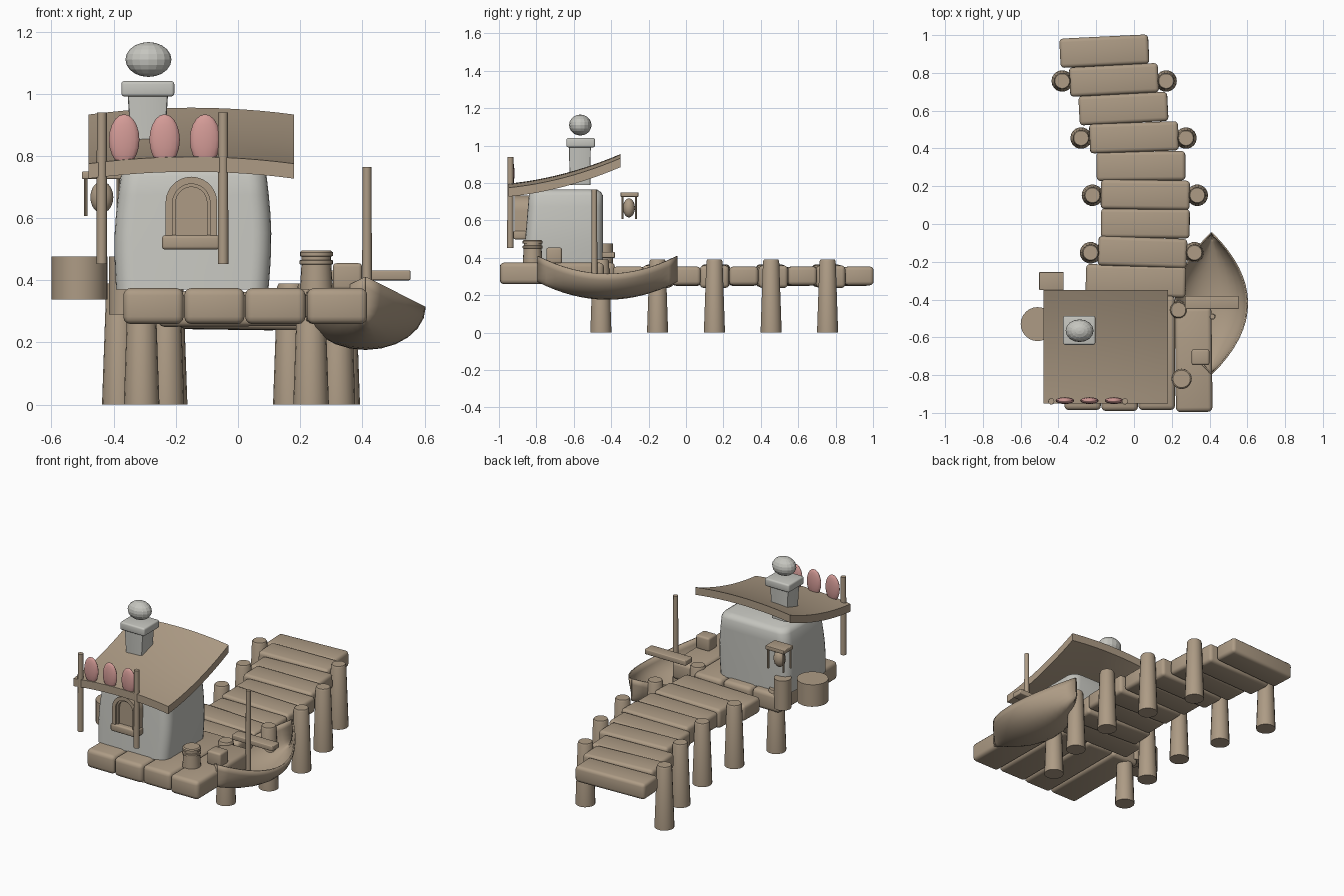
import bpy, bmesh, math
from mathutils import Matrix

if "Cube" in bpy.data.objects:
    bpy.data.objects.remove(bpy.data.objects["Cube"])


def material(name, rgb):
    m = bpy.data.materials.new(name)
    m.use_nodes = True
    m.diffuse_color = (*rgb, 1)
    m.node_tree.nodes["Principled BSDF"].inputs["Base Color"].default_value = (*rgb, 1)
    return m


WOOD = material("weathered wood", (0.42, 0.33, 0.235))
PLASTER = material("grey plaster", (0.56, 0.56, 0.52))
PINK = material("pink", (0.66, 0.33, 0.31))


def finish(name, bm, mat, smooth=True):
    bmesh.ops.recalc_face_normals(bm, faces=bm.faces[:])
    me = bpy.data.meshes.new(name)
    bm.to_mesh(me)
    bm.free()
    ob = bpy.data.objects.new(name, me)
    bpy.context.collection.objects.link(ob)
    me.materials.append(mat)
    if smooth:
        bpy.ops.object.select_all(action="DESELECT")
        ob.select_set(True)
        bpy.context.view_layer.objects.active = ob
        bpy.ops.object.shade_smooth_by_angle(angle=math.radians(40))
    return ob


def box(name, loc, size, mat=WOOD, bevel=0.0, turn=0.0, roll=0.0):
    bm = bmesh.new()
    bmesh.ops.create_cube(bm, size=1)
    bmesh.ops.scale(bm, vec=size, verts=bm.verts)
    if bevel:
        bmesh.ops.bevel(bm, geom=bm.edges[:], offset=bevel, segments=3,
                        profile=0.5, affect="EDGES")
    rot = Matrix.Rotation(math.radians(turn), 4, "Z") @ Matrix.Rotation(math.radians(roll), 4, "Y")
    bm.transform(Matrix.Translation(loc) @ rot)
    return finish(name, bm, mat)


def lathe(name, x, y, profile, sides=20, mat=WOOD):
    # profile is a list of (radius, height), capped at both ends
    bm = bmesh.new()
    rings = [[bm.verts.new((x + r * math.cos(math.tau * i / sides),
                            y + r * math.sin(math.tau * i / sides), z))
              for i in range(sides)] for r, z in profile]
    return loft(name, bm, rings, mat)


def loft(name, bm, rings, mat):
    for a, b in zip(rings, rings[1:]):
        for i in range(len(a)):
            j = (i + 1) % len(a)
            bm.faces.new((a[i], a[j], b[j], b[i]))
    bm.faces.new(rings[0])
    bm.faces.new(rings[-1])
    return finish(name, bm, mat)


def ball(name, loc, radii, mat, smooth=True):
    bm = bmesh.new()
    bmesh.ops.create_uvsphere(bm, u_segments=16, v_segments=10, radius=1)
    bmesh.ops.scale(bm, vec=radii, verts=bm.verts)
    bmesh.ops.translate(bm, vec=loc, verts=bm.verts)
    return finish(name, bm, mat, smooth)


# Curving walkway: (centre x, turn) for each plank from the far end inward
walk = [(-0.157, 2.8), (-0.106, 3), (-0.056, 3), (0, 2), (0.037, 0.5),
        (0.06, -0.8), (0.06, -0.5), (0.045, -2), (0.01, -1.5)]
for i, (x, turn) in enumerate(walk):
    last = i == len(walk) - 1
    box(f"walkway_plank_{i + 1}", (x, 0.915 - 0.152 * i, 0.302),
        (0.53 if last else 0.47, 0.165 if last else 0.155, 0.12 if i % 2 else 0.1),
        bevel=0.02, turn=turn, roll=0.8 if i % 2 else -0.4)

# Tapered piles in pairs
for i, (left, right, y) in enumerate([(-0.38, 0.17, 0.757), (-0.28, 0.275, 0.455),
                                      (-0.22, 0.335, 0.152), (-0.23, 0.32, -0.152),
                                      (-0.31, 0.235, -0.455)]):
    for side, x in (("right", left), ("left", right)):
        lathe(f"pile_{side}_{i + 1}", x, y,
              [(0.057, 0), (0.057, 0.01), (0.044, 0.38), (0.039, 0.39)], 18)

# Deck under the house
for i, (front, back) in enumerate([(-0.985, -0.4), (-0.99, -0.39), (-0.985, -0.38), (-0.995, -0.44)]):
    box(f"deck_plank_{i + 1}", (-0.272 + 0.196 * i, (front + back) / 2, 0.317),
        (0.194, back - front, 0.116), bevel=0.024, turn=0.6 if i == 3 else 0)


# House body: rounded rectangles stacked with a slight bulge
def rounded_ring(bm, x0, x1, y0, y1, z, r=0.06, steps=5):
    corners = [(x1 - r, y1 - r), (x0 + r, y1 - r), (x0 + r, y0 + r), (x1 - r, y0 + r)]
    ring = []
    for q, (cx, cy) in enumerate(corners):
        for s in range(steps + 1):
            a = math.pi / 2 * (q + s / steps)
            ring.append(bm.verts.new((cx + r * math.cos(a), cy + r * math.sin(a), z)))
    return ring


bm = bmesh.new()
rings = []
for k in range(7):
    t = k / 6
    b = 0.012 * math.sin(math.pi * t)
    rings.append(rounded_ring(bm, -0.392 - b + 0.015 * t, 0.098 + b - 0.006 * t,
                              -0.87 + 0.03 * t, -0.445, 0.37 + 0.365 * t))
for inset, z in ((0.008, 0.752), (0.028, 0.765)):
    rings.append(rounded_ring(bm, -0.377 + inset, 0.092 - inset, -0.84 + inset, -0.447 - inset, z))
loft("house_body", bm, rings, PLASTER)

# Sagging roof sheet
bm = bmesh.new()
N = 12


def roof_vert(i, j, drop):
    u, t = i / N, j / N
    z = 0.797 + 0.06 * t + 0.098 * t * t - 0.022 * (2 * u - 1) ** 2 - drop
    return bm.verts.new((-0.48 + 0.66 * u, -0.95 + 0.6 * t, z))


layers = [[[roof_vert(i, j, d) for j in range(N + 1)] for i in range(N + 1)] for d in (0, 0.048)]
for g in layers:
    for i in range(N):
        for j in range(N):
            bm.faces.new((g[i][j], g[i + 1][j], g[i + 1][j + 1], g[i][j + 1]))
top, low = layers
for i in range(N):
    for j in (0, N):
        bm.faces.new((top[i][j], top[i + 1][j], low[i + 1][j], low[i][j]))
        bm.faces.new((top[j][i], top[j][i + 1], low[j][i + 1], low[j][i]))
finish("roof", bm, WOOD)

# Chimney
bm = bmesh.new()
loft("chimney_stack", bm, [rounded_ring(bm, -0.29 - w, -0.29 + w, -0.567 - d, -0.567 + d, z, 0.008, 2)
                           for w, d, z in ((0.052, 0.056, 0.79), (0.065, 0.058, 1.0))], PLASTER)
box("chimney_cap", (-0.29, -0.563, 1.016), (0.17, 0.153, 0.05), PLASTER, 0.01)
ball("chimney_ball", (-0.288, -0.565, 1.11), (0.074, 0.06, 0.056), PLASTER, False)

# Front poles with hanging ovals
for side, x in (("right", -0.438), ("left", -0.048)):
    lathe(f"front_pole_{side}", x, -0.939, [(0.017, 0.452), (0.016, 0.94)], 12)
for i in range(3):
    ball(f"pink_oval_{i + 1}", (-0.366 + 0.13 * i, -0.935, 0.852), (0.049, 0.018, 0.082), PINK)


# Arched window: frame, inner bead and panel
def arch_points(r, base, spring, cx=-0.15, steps=14):
    pts = [(cx + r, base)]
    pts += [(cx + r * math.cos(math.pi * s / steps), spring + r * math.sin(math.pi * s / steps))
            for s in range(steps + 1)]
    return pts + [(cx - r, base)]


def arch_band(name, r_out, r_in, y0, y1, base=0.53, spring=0.65):
    bm = bmesh.new()
    loops = [[bm.verts.new((x, y, z)) for x, z in arch_points(r, base, spring)]
             for r, y in ((r_out, y0), (r_out, y1), (r_in, y1), (r_in, y0))]
    for k in range(4):
        a, b = loops[k], loops[(k + 1) % 4]
        for i in range(len(a) - 1):
            bm.faces.new((a[i], a[i + 1], b[i + 1], b[i]))
    bm.faces.new([l[0] for l in loops])
    bm.faces.new([l[-1] for l in loops])
    return finish(name, bm, WOOD)


arch_band("window_frame", 0.083, 0.06, -0.918, -0.84)
arch_band("window_bead", 0.061, 0.05, -0.907, -0.84)
bm = bmesh.new()
panel = [[bm.verts.new((x, y, z)) for x, z in arch_points(0.052, 0.53, 0.65)] for y in (-0.89, -0.84)]
loft("window_panel", bm, panel, WOOD)
box("window_sill", (-0.152, -0.888, 0.522), (0.185, 0.07, 0.046), bevel=0.01)

# Deck clutter
lathe("large_barrel", -0.51, -0.53, [(0.09, 0.338), (0.09, 0.476)], 24)
lathe("small_barrel", -0.365, -0.44, [(0.05, 0.29), (0.05, 0.476)], 18)
lathe("bollard", 0.252, -0.82,
      [(0.053, 0.37), (0.048, 0.45), (0.054, 0.452), (0.054, 0.464), (0.047, 0.466),
       (0.047, 0.476), (0.053, 0.478), (0.053, 0.49), (0.046, 0.496)], 20)
box("crate", (0.352, -0.705, 0.412), (0.094, 0.084, 0.086), bevel=0.012)

# Hanging lantern
box("lantern_top", (-0.437, -0.302, 0.738), (0.13, 0.095, 0.024), bevel=0.004)
for i, x in enumerate((-0.49, -0.385)):
    for j, y in enumerate((-0.34, -0.268)):
        lathe(f"lantern_rod_{i * 2 + j + 1}", x, y, [(0.006, 0.607), (0.006, 0.735)], 8)
ball("lantern_body", (-0.438, -0.305, 0.667), (0.037, 0.032, 0.051), WOOD)

# Rowing boat: open shell swept between two raised ends
bm = bmesh.new()
L, A = 16, 12
grid = []
for i in range(L + 1):
    s = 2 * i / L - 1
    half, rim = 0.188 * (1 - s * s) + 0.002, 0.315 + 0.095 * s * s
    grid.append([bm.verts.new((0.41 + half * math.sin(a), -0.42 + 0.372 * s, rim - 0.135 * math.cos(a)))
                 for a in (math.pi * (k / A - 0.5) for k in range(A + 1))])
for i in range(L):
    for k in range(A):
        bm.faces.new((grid[i][k], grid[i + 1][k], grid[i + 1][k + 1], grid[i][k + 1]))
boat = finish("boat_hull", bm, WOOD)
shell = boat.modifiers.new("thickness", "SOLIDIFY")
shell.thickness = 0.008
shell.offset = 0
lathe("boat_mast", 0.415, -0.49, [(0.017, 0.2), (0.014, 0.765)], 12)
box("boat_cross_plank", (0.412, -0.415, 0.416), (0.285, 0.07, 0.032), bevel=0.005)
